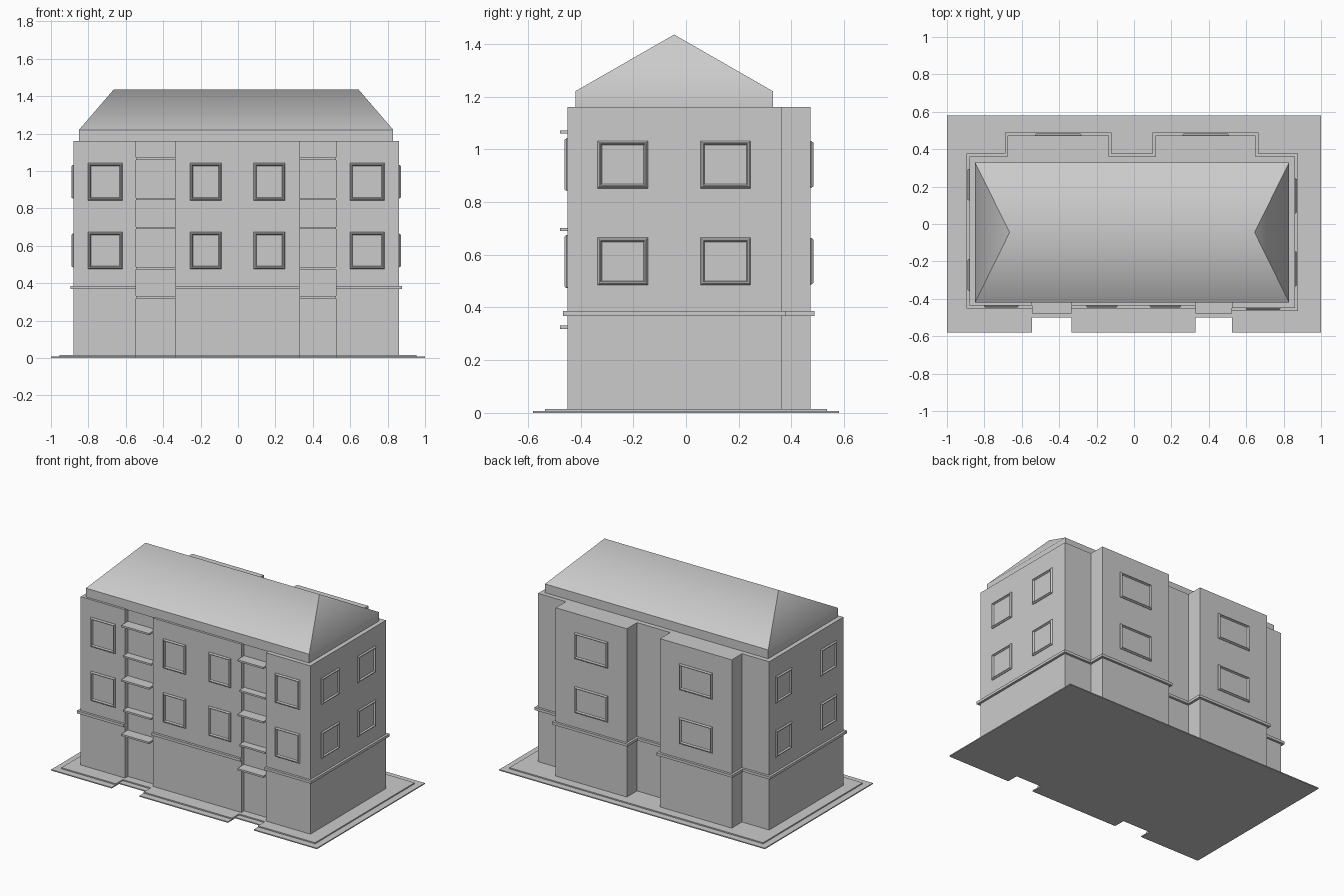
import bpy, bmesh
from mathutils import Vector

if "Cube" in bpy.data.objects:
    bpy.data.objects.remove(bpy.data.objects["Cube"])

# One plain grey for the whole building
grey = bpy.data.materials.new("plain_grey")
grey.use_nodes = True
colour = (0.6, 0.6, 0.6, 1)
grey.diffuse_color = colour
grey.node_tree.nodes["Principled BSDF"].inputs["Base Color"].default_value = colour


def finish(name, bm):
    bmesh.ops.recalc_face_normals(bm, faces=bm.faces)
    mesh = bpy.data.meshes.new(name)
    bm.to_mesh(mesh)
    bm.free()
    mesh.materials.append(grey)
    obj = bpy.data.objects.new(name, mesh)
    bpy.context.collection.objects.link(obj)
    return obj


def prism(name, points, z0, z1):
    bm = bmesh.new()
    face = bm.faces.new([bm.verts.new((x, y, z0)) for x, y in points])
    top = bmesh.ops.extrude_face_region(bm, geom=[face])["geom"]
    verts = [v for v in top if isinstance(v, bmesh.types.BMVert)]
    bmesh.ops.translate(bm, verts=verts, vec=(0, 0, z1 - z0))
    return finish(name, bm)


def box(name, x0, x1, y0, y1, z0, z1):
    return prism(name, [(x0, y0), (x1, y0), (x1, y1), (x0, y1)], z0, z1)


BAYS = [(-0.545, -0.335), (0.33, 0.525)]   # stair bays on the front
WINGS = [(0.115, 0.65), (-0.675, -0.135)]  # projecting blocks on the back
LEFT, RIGHT, BACK, WING = -0.88, 0.86, 0.362, 0.472
FRONT, FRONT_END, BAY = -0.435, -0.45, -0.405


def slots(front, front_end, depth):
    """Front edge from -x to +x, notched at both bays."""
    (a, b), (c, d) = BAYS
    return [(a, front), (a, depth), (b, depth), (b, front),
            (c, front), (c, depth), (d, depth), (d, front_end)]


def outline(d):
    """Wall plan, grown outward by d except in the bays."""
    pts = [(LEFT - d, FRONT - d)] + slots(FRONT - d, FRONT_END - d, BAY)
    pts += [(RIGHT + d, FRONT_END - d), (RIGHT + d, BACK + d)]
    for x0, x1 in WINGS:
        pts += [(x1 + d, BACK + d), (x1 + d, WING + d),
                (x0 - d, WING + d), (x0 - d, BACK + d)]
    return pts + [(LEFT - d, BACK + d)]


def paving(d, depth):
    x, y = 1 - d, 0.58 - d
    return [(-x, -y)] + slots(-y, -y, depth) + [(x, -y), (x, y), (-x, y)]


# Ground slabs, walls and string course
prism("paving_lower", paving(0, -0.5), 0, 0.007)
prism("paving_upper", paving(0.045, -0.46), 0.007, 0.015)
prism("walls", outline(0), 0.01, 1.16)
prism("string_course", outline(0.016), 0.368, 0.386)

# Thin canopies and sills in the stair bays
for x0, x1 in BAYS:
    for i, z in enumerate((0.325, 0.48, 0.695, 0.85, 1.065)):
        reach = -0.478 if i % 2 == 0 else -0.457
        box("bay_canopy", x0, x1, reach, BAY + 0.01, z - 0.006, z + 0.006)

# Hipped roof on a low fascia
bm = bmesh.new()
RX0, RX1, RY0, RY1, RZ = -0.85, 0.83, -0.42, 0.33, 1.22
plan = [(RX0, RY0), (RX1, RY0), (RX1, RY1), (RX0, RY1)]
low = [bm.verts.new((x, y, 1.155)) for x, y in plan]
eave = [bm.verts.new((x, y, RZ)) for x, y in plan]
ridge = [bm.verts.new((x, -0.045, 1.435)) for x in (-0.665, 0.645)]
for i in range(4):
    j = (i + 1) % 4
    bm.faces.new((low[i], low[j], eave[j], eave[i]))
bm.faces.new(low[::-1])
bm.faces.new((eave[0], eave[1], ridge[1], ridge[0]))
bm.faces.new((eave[1], eave[2], ridge[1]))
bm.faces.new((eave[2], eave[3], ridge[0], ridge[1]))
bm.faces.new((eave[3], eave[0], ridge[0]))
# Only the ridge and the short eaves shade smoothly
for f in bm.faces:
    f.smooth = True
for e in bm.edges:
    a, b = e.verts
    along_ridge = a in ridge and b in ridge
    short_eave = a in eave and b in eave and abs(a.co.x - b.co.x) < 0.01
    e.smooth = along_ridge or short_eave
finish("roof", bm)


def window(centre, width, height, normal):
    """Bevelled frame standing off the wall, with a set-back pane."""
    n, up = Vector(normal), Vector((0, 0, 1))
    u, c = up.cross(n), Vector(centre)
    bm = bmesh.new()
    rings = []
    for inset, out in ((0, -0.002), (0, 0.003), (0.006, 0.011),
                       (0.011, 0.011), (0.016, 0.001)):
        w, h = width / 2 - inset, height / 2 - inset
        rings.append([bm.verts.new(c + u * (sx * w) + up * (sz * h) + n * out)
                      for sx, sz in ((-1, -1), (1, -1), (1, 1), (-1, 1))])
    for r, s in zip(rings, rings[1:]):
        for i in range(4):
            j = (i + 1) % 4
            bm.faces.new((r[i], r[j], s[j], s[i]))
    bm.faces.new(rings[-1])
    bm.faces.new(rings[0][::-1])
    finish("window", bm)


# Two storeys of windows on every side
for z in (0.575, 0.942):
    for x, w, y in ((-0.71, 0.185, FRONT), (-0.172, 0.168, FRONT),
                    (0.168, 0.168, FRONT), (0.69, 0.185, FRONT_END)):
        window((x, y, z), w, 0.2, (0, -1, 0))
    for x in (-0.405, 0.383):
        window((x, WING, z), 0.25, 0.178, (0, 1, 0))
    for y in (-0.24, 0.15):
        window((RIGHT, y, z), 0.19, 0.18, (1, 0, 0))
    for y in (-0.272, 0.21):
        window((LEFT, y, z), 0.17, 0.18, (-1, 0, 0))
